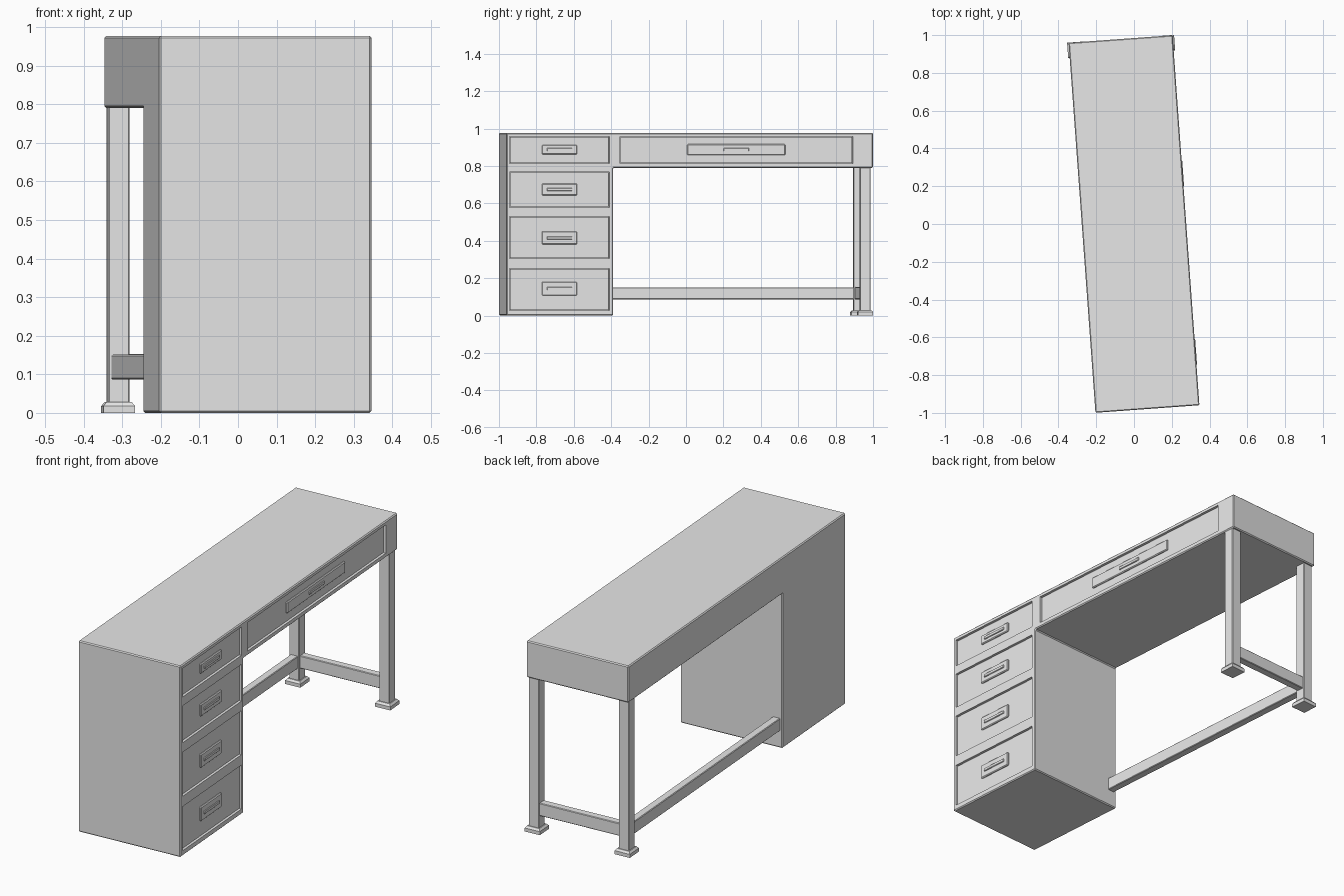
import bpy, bmesh, math
from mathutils import Matrix, Vector

cube = bpy.data.objects.get("Cube")
if cube:
    bpy.data.objects.remove(cube, do_unlink=True)

TURN = math.radians(4.15)          # the whole desk stands slightly turned
HALF_W, HALF_L, TOP = 0.276, 0.982, 0.977
APRON, CAB_END = 0.79, -0.41       # underside of the top, inner side of the cabinet

grey = bpy.data.materials.new("plain_grey")
grey.use_nodes = True
grey.diffuse_color = (0.8, 0.8, 0.8, 1)
grey.node_tree.nodes["Principled BSDF"].inputs["Base Color"].default_value = (0.8, 0.8, 0.8, 1)


def finish(name, bm, bevel=0.0):
    """Turn a bmesh in desk coordinates into a turned, bevelled object."""
    bmesh.ops.recalc_face_normals(bm, faces=bm.faces)
    mesh = bpy.data.meshes.new(name)
    bm.to_mesh(mesh)
    bm.free()
    mesh.materials.append(grey)
    obj = bpy.data.objects.new(name, mesh)
    obj.rotation_euler.z = TURN
    bpy.context.collection.objects.link(obj)
    if bevel:
        mod = obj.modifiers.new("edge", "BEVEL")
        mod.width = bevel
        mod.segments = 1
        mod.limit_method = "ANGLE"
    return obj


def add_box(bm, lo, hi):
    lo, hi = Vector(lo), Vector(hi)
    mat = Matrix.Translation((lo + hi) / 2) @ Matrix.Diagonal((*(hi - lo), 1))
    return bmesh.ops.create_cube(bm, size=1, matrix=mat)["verts"]


def box(name, lo, hi, bevel=0.0):
    bm = bmesh.new()
    add_box(bm, lo, hi)
    return finish(name, bm, bevel)


# Desk body: one L-shaped profile for cabinet and top, extruded across the width
profile = [(-HALF_L, 0), (CAB_END, 0), (CAB_END, APRON),
           (HALF_L, APRON), (HALF_L, TOP), (-HALF_L, TOP)]
bm = bmesh.new()
face = bm.faces.new([bm.verts.new((-HALF_W, y, z)) for y, z in profile])
moved = bmesh.ops.extrude_face_region(bm, geom=[face])["geom"]
bmesh.ops.translate(bm, vec=(2 * HALF_W, 0, 0),
                    verts=[v for v in moved if isinstance(v, bmesh.types.BMVert)])
body = finish("desk_body", bm, 0.005)

# Drawers: name, centre, half width, bottom, top, pull half width, pull bottom, pull top
drawers = [
    ("bottom_drawer", -0.698, 0.267, 0.027, 0.252, 0.094, 0.107, 0.180),
    ("lower_drawer", -0.698, 0.267, 0.305, 0.530, 0.094, 0.380, 0.450),
    ("upper_drawer", -0.698, 0.267, 0.579, 0.767, 0.094, 0.643, 0.705),
    ("top_drawer", -0.698, 0.267, 0.813, 0.958, 0.094, 0.862, 0.912),
    ("wide_drawer", 0.250, 0.624, 0.813, 0.958, 0.263, 0.858, 0.916),
]
cut = bmesh.new()
for name, y, half, low, high, pull, plow, phigh in drawers:
    add_box(cut, (HALF_W - 0.02, y - half, low), (HALF_W + 0.05, y + half, high))
    gap = 0.003
    front = HALF_W - 0.01
    box(name, (HALF_W - 0.021, y - half + gap, low + gap),
        (front, y + half - gap, high - gap))
    # raised pull plate with a narrow grip bar
    box(name + "_pull", (front - 0.004, y - pull, plow),
        (front + 0.008, y + pull, phigh), 0.004)
    mid = (plow + phigh) / 2
    grip = 0.068
    box(name + "_grip", (front, y - grip, mid - 0.008),
        (front + 0.013, y + grip, mid + 0.008), 0.002)

# Cut the drawer recesses into the body
cutter = finish("recess_cutter", cut)
cutter.hide_render = True
cutter.hide_set(True)
mod = body.modifiers.new("recesses", "BOOLEAN")
mod.operation = "DIFFERENCE"
mod.solver = "EXACT"
mod.object = cutter
bpy.context.view_layer.update()
cut_mesh = bpy.data.meshes.new_from_object(
    body.evaluated_get(bpy.context.evaluated_depsgraph_get()))
body.modifiers.clear()
body.data = cut_mesh
bpy.data.objects.remove(cutter, do_unlink=True)

# Legs with stepped feet
LEG_X, LEG_Y, R = 0.243, 0.942, 0.028
for side, s in (("back", -1), ("front", 1)):
    x = s * LEG_X
    box(side + "_leg", (x - R, LEG_Y - R, 0.02), (x + R, LEG_Y + R, APRON + 0.01), 0.003)
    bm = bmesh.new()
    foot = 0.041
    add_box(bm, (x - foot, LEG_Y - foot, 0), (x + foot, LEG_Y + foot, 0.018))
    lid = max(bm.faces, key=lambda f: f.calc_center_median().z)
    top = bmesh.ops.extrude_face_region(bm, geom=[lid])["geom"]
    bmesh.ops.delete(bm, geom=[lid], context="FACES_ONLY")
    for v in (g for g in top if isinstance(g, bmesh.types.BMVert)):
        v.co = (x + (v.co.x - x) * 0.8, LEG_Y + (v.co.y - LEG_Y) * 0.8, 0.028)
    finish(side + "_foot", bm)

# Stretchers between the legs and from the back leg to the cabinet
T = 0.02
box("end_stretcher", (-LEG_X, LEG_Y - T, 0.087), (LEG_X, LEG_Y + T, 0.152), 0.003)
box("long_stretcher", (-LEG_X - T, CAB_END - 0.01, 0.087),
    (-LEG_X + T, LEG_Y, 0.151), 0.003)
